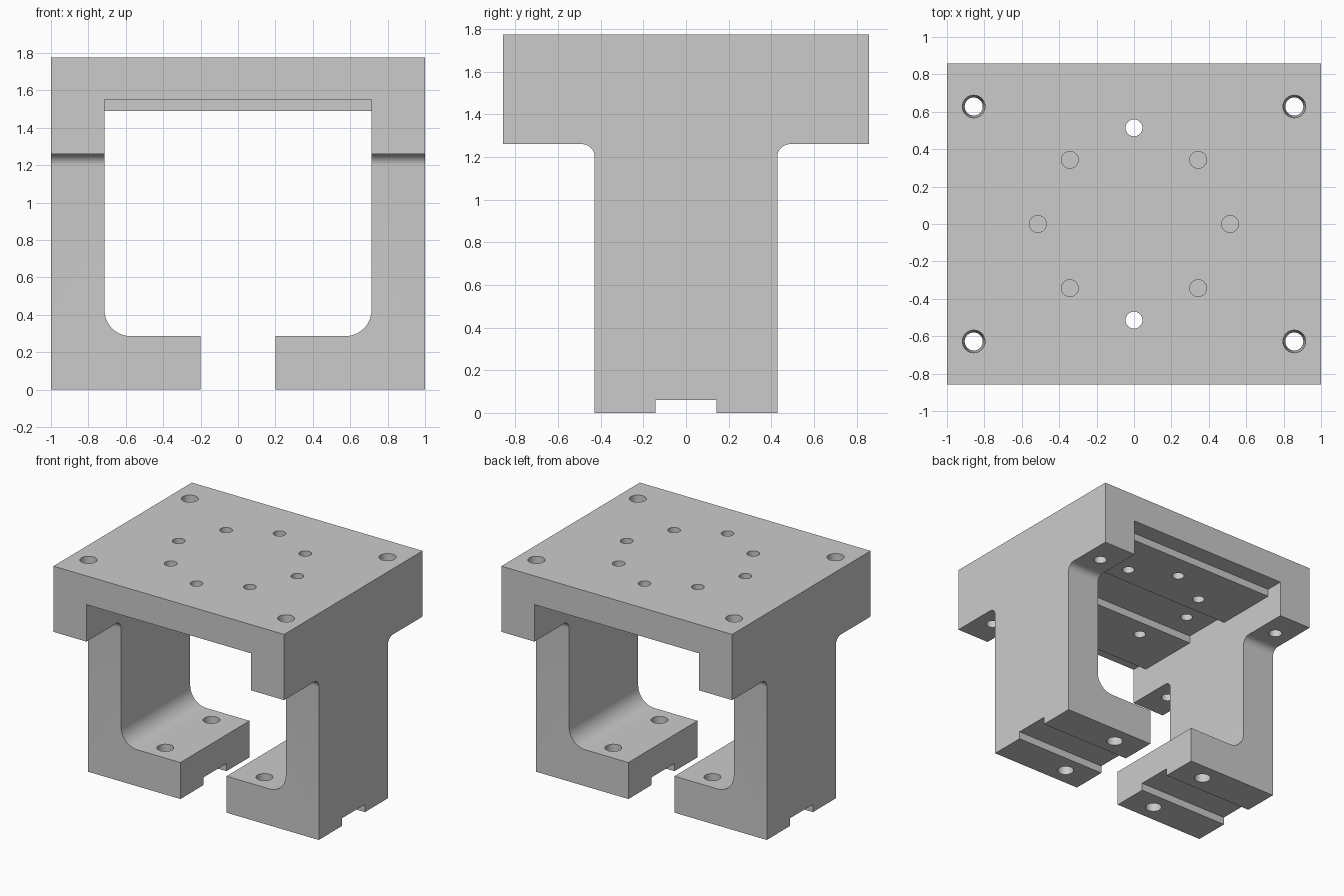
import bpy, bmesh
from math import sin, cos, radians, pi
from mathutils import Matrix, Vector

if "Cube" in bpy.data.objects:
    bpy.data.objects.remove(bpy.data.objects["Cube"])


def arc(cx, cz, r, a0, a1, n=10):
    """Points along an arc, angles in degrees."""
    return [(cx + r * cos(radians(a0 + (a1 - a0) * i / n)),
             cz + r * sin(radians(a0 + (a1 - a0) * i / n))) for i in range(n + 1)]


def mesh_object(name, bm):
    bmesh.ops.recalc_face_normals(bm, faces=bm.faces)
    me = bpy.data.meshes.new(name)
    bm.to_mesh(me)
    bm.free()
    ob = bpy.data.objects.new(name, me)
    bpy.context.collection.objects.link(ob)
    return ob


def extrude(name, pts, axis, half):
    """Extrude a (horizontal, z) profile symmetrically along x or y."""
    bm = bmesh.new()
    put = (lambda p: (-half, p[0], p[1])) if axis == 'x' else (lambda p: (p[0], -half, p[1]))
    face = bm.faces.new([bm.verts.new(put(p)) for p in pts])
    res = bmesh.ops.extrude_face_region(bm, geom=[face])
    move = Vector((2 * half, 0, 0) if axis == 'x' else (0, 2 * half, 0))
    bmesh.ops.translate(bm, vec=move, verts=[v for v in res['geom'] if isinstance(v, bmesh.types.BMVert)])
    return mesh_object(name, bm)


def box(y0, y1, z0, z1):
    return extrude("recess_cutter", [(y0, z0), (y1, z0), (y1, z1), (y0, z1)], 'x', 0.714)


def drills(holes):
    """One cutter mesh of round holes: (x, y, z0, z1, r_bottom, r_top)."""
    bm = bmesh.new()
    for x, y, z0, z1, r0, r1 in holes:
        bmesh.ops.create_cone(bm, cap_ends=True, segments=32, radius1=r0, radius2=r1, depth=z1 - z0,
                              matrix=Matrix.Translation((x, y, (z0 + z1) / 2)))
    return mesh_object("hole_cutter", bm)


def cut(target, cutter):
    cutter.hide_render = True
    mod = target.modifiers.new("cut", 'BOOLEAN')
    mod.operation, mod.solver, mod.object = 'DIFFERENCE', 'EXACT', cutter
    bpy.context.view_layer.objects.active = target
    bpy.ops.object.modifier_apply(modifier=mod.name)
    bpy.data.objects.remove(cutter)


# T-shaped side profile with filleted flange and keyway under the feet
half = [(0.143, 0.06), (0.143, 0), (0.428, 0)] + arc(0.488, 1.20, 0.06, 180, 90) \
    + [(0.857, 1.26), (0.857, 1.775)]
bracket = extrude("mounting_bracket", half + [(-y, z) for y, z in reversed(half)], 'x', 1.0)

# C-shaped opening through the front with rounded lower corners
half = [(0.2, -0.1), (0.2, 0.286)] + arc(0.574, 0.426, 0.14, -90, 0) + [(0.714, 1.49)]
cut(bracket, extrude("opening_cutter", half + [(-x, z) for x, z in reversed(half)], 'y', 1.2))

# Recesses in the plate underside, leaving two raised pads
for y0, y1 in ((-1, -0.714), (-0.2, 0.2), (0.714, 1)):
    cut(bracket, box(y0, y1, 1.40, 1.55))

# Bolt circle, tapered corner holes and foot holes
holes = [(0.514 * cos(k * pi / 2), 0.514 * sin(k * pi / 2), 1.4, 1.9, 0.045, 0.045) for k in range(4)]
for sx in (-1, 1):
    for sy in (-1, 1):
        holes += [(sx * 0.343, sy * 0.343, 1.4, 1.9, 0.045, 0.045),
                  (sx * 0.857, sy * 0.628, 1.16, 1.875, 0.046, 0.063),
                  (sx * 0.43, sy * 0.286, -0.1, 0.4, 0.06, 0.06)]
cut(bracket, drills(holes))

# Smooth fillets and holes, sharp edges elsewhere
bpy.ops.object.select_all(action='DESELECT')
bracket.select_set(True)
bpy.context.view_layer.objects.active = bracket
bpy.ops.object.shade_smooth_by_angle(angle=radians(30))
